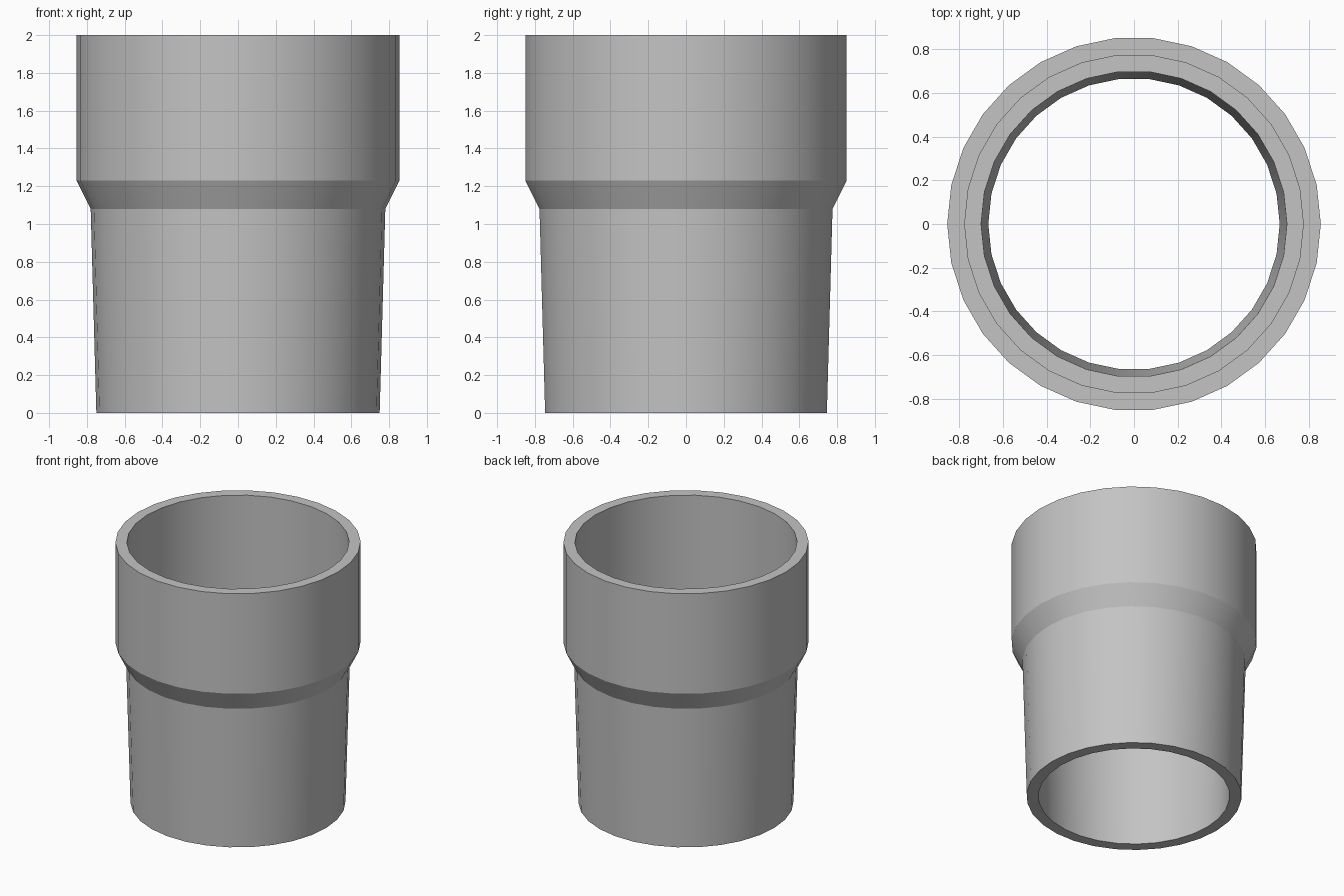
import bpy
import bmesh
from math import radians, cos, sin, tau

cube = bpy.data.objects.get("Cube")
if cube:
    bpy.data.objects.remove(cube, do_unlink=True)

SIDES = 30

# Closed wall section (radius, height): tapered spigot, flare, socket, inner ledge, bore
SECTION = [
    (0.75, 0.0), (0.78, 1.08), (0.855, 1.23), (0.855, 2.0),
    (0.775, 2.0), (0.775, 1.23), (0.70, 1.23), (0.667, 0.0),
]


def material(name, rgb):
    mat = bpy.data.materials.new(name)
    mat.use_nodes = True
    mat.diffuse_color = (*rgb, 1)
    mat.node_tree.nodes["Principled BSDF"].inputs["Base Color"].default_value = (*rgb, 1)
    return mat


def lathe(name, section, sides, mat):
    bm = bmesh.new()
    rings = []
    for i in range(sides):
        a = tau * i / sides
        rings.append([bm.verts.new((r * cos(a), r * sin(a), z)) for r, z in section])
    for i in range(sides):
        here, after = rings[i], rings[(i + 1) % sides]
        for j in range(len(section)):
            k = (j + 1) % len(section)
            bm.faces.new((here[j], after[j], after[k], here[k]))
    bmesh.ops.recalc_face_normals(bm, faces=bm.faces)
    mesh = bpy.data.meshes.new(name)
    bm.to_mesh(mesh)
    bm.free()
    mesh.materials.append(mat)
    obj = bpy.data.objects.new(name, mesh)
    bpy.context.collection.objects.link(obj)
    return obj


# Pipe reducer, open at both ends
pipe = lathe("pipe_adapter", SECTION, SIDES, material("light grey", (0.55, 0.55, 0.55)))
bpy.ops.object.select_all(action="DESELECT")
pipe.select_set(True)
bpy.context.view_layer.objects.active = pipe
bpy.ops.object.shade_smooth_by_angle(angle=radians(20))
